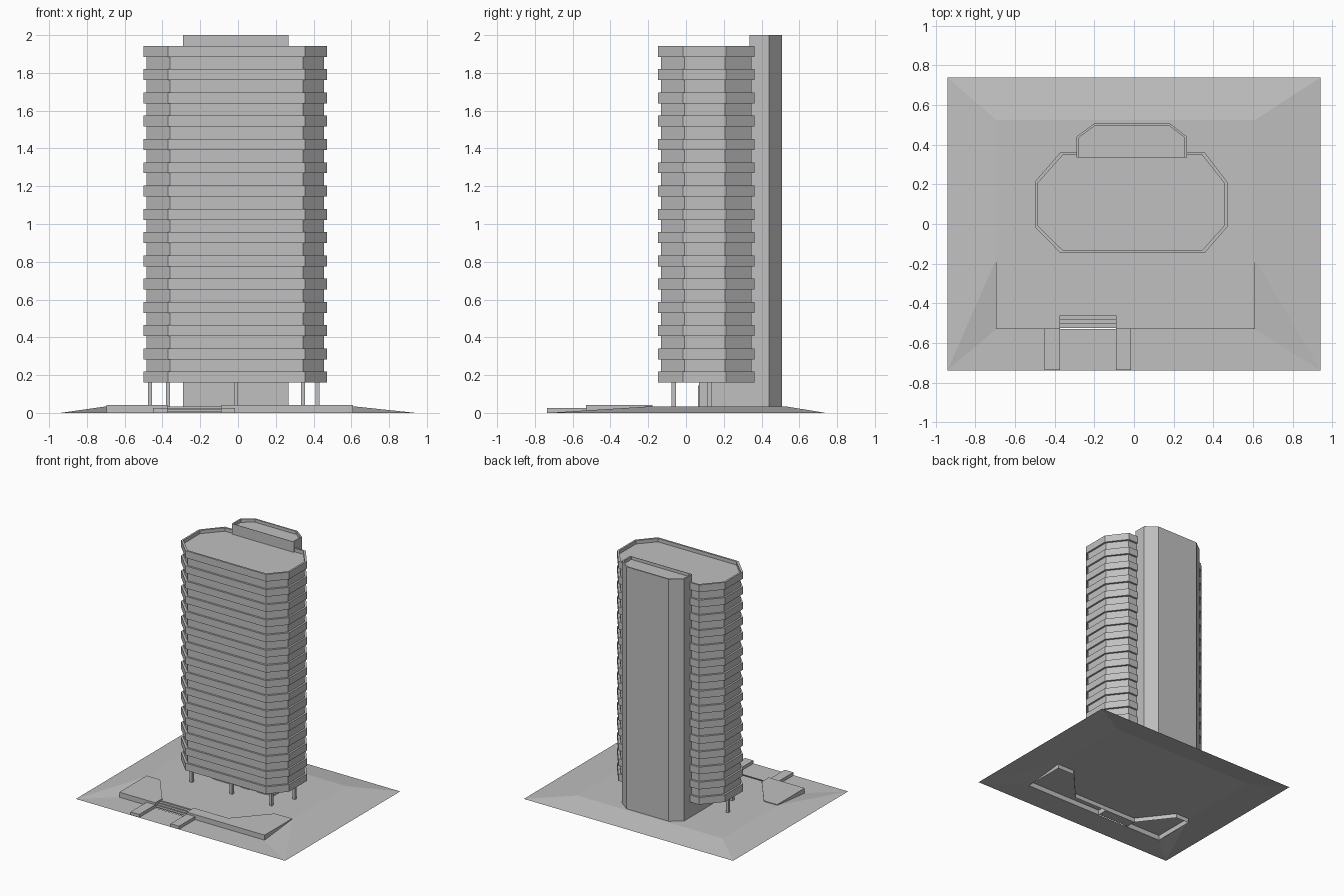
import bpy
import bmesh
from mathutils import Vector, geometry

cube = bpy.data.objects.get("Cube")
if cube:
    bpy.data.objects.remove(cube)

concrete = bpy.data.materials.new("concrete grey")
concrete.use_nodes = True
GREY = (0.53, 0.53, 0.53, 1)
concrete.diffuse_color = GREY
concrete.node_tree.nodes["Principled BSDF"].inputs["Base Color"].default_value = GREY


def finish(name, bm, fix_normals=True):
    if fix_normals:
        bmesh.ops.recalc_face_normals(bm, faces=bm.faces[:])
    mesh = bpy.data.meshes.new(name)
    bm.to_mesh(mesh)
    bm.free()
    mesh.materials.append(concrete)
    obj = bpy.data.objects.new(name, mesh)
    bpy.context.collection.objects.link(obj)
    return obj


def loft(name, rings, bottom=True):
    """Skin a stack of (outline, height) rings and cap the ends."""
    bm = bmesh.new()
    loops = [[bm.verts.new((x, y, z)) for x, y in pts] for pts, z in rings]
    for low, high in zip(loops, loops[1:]):
        for i in range(len(low)):
            j = (i + 1) % len(low)
            bm.faces.new((low[i], low[j], high[j], high[i]))
    if bottom:
        bm.faces.new(loops[0][::-1])
    bm.faces.new(loops[-1])
    return finish(name, bm, bottom)


def rect(x0, x1, y0, y1):
    return [(x0, y0), (x1, y0), (x1, y1), (x0, y1)]


def box(name, x0, x1, y0, y1, z0, z1):
    return loft(name, [(rect(x0, x1, y0, y1), z0), (rect(x0, x1, y0, y1), z1)])


PLAZA = 0.035

# Tower: projecting floor bands alternating with set-back window bands
outer = [(-0.37, -0.147), (0.355, -0.147), (0.47, -0.015), (0.47, 0.212),
         (0.355, 0.362), (-0.37, 0.362), (-0.5, 0.212), (-0.5, -0.015)]
cx, cy = -0.015, 0.1075
inner = [(cx + (x - cx) * 0.97, cy + (y - cy) * 0.94) for x, y in outer]
FLOORS, PITCH, BAND = 15, 0.1232, 0.058
rings = []
for floor in range(FLOORS):
    z = 0.16 + floor * PITCH
    if floor:
        rings.append((inner, z))
    rings += [(outer, z), (outer, z + BAND), (inner, z + BAND)]
rings.append((inner, 0.16 + FLOORS * PITCH - PITCH + 0.03))
loft("tower", rings)

# Service core at the back, with a low parapet
core = [(-0.29, 0.335), (0.267, 0.335), (0.267, 0.44), (0.18, 0.507),
        (-0.2, 0.507), (-0.29, 0.44)]
core_inner = [(-0.278, 0.338), (0.255, 0.338), (0.255, 0.435), (0.176, 0.496),
              (-0.196, 0.496), (-0.278, 0.435)]
loft("service_core", [(core, PLAZA), (core, 2.0), (core_inner, 2.0), (core_inner, 1.975)])

# Entrance lobby with door and window plates
box("lobby", -0.29, 0.267, 0.07, 0.335, PLAZA, 0.16)
for name, x0, x1, top in (("entrance_door", -0.265, -0.11, 0.145),
                          ("lobby_window_middle", -0.02, 0.05, 0.135),
                          ("lobby_window_left", 0.13, 0.2, 0.135)):
    box(name, x0, x1, 0.063, 0.07, PLAZA, top)

# Columns under the tower
for i, (x, y) in enumerate([(-0.37, -0.065), (-0.01, -0.065), (0.345, -0.065),
                            (-0.465, 0.125), (0.42, 0.125)]):
    r = 0.011
    box(f"column_{i + 1}", x - r, x + r, y - r, y + r, PLAZA, 0.165)

# Planters either side of the stairs, open underneath
planter_right = [(-0.695, -0.53), (-0.372, -0.53), (-0.372, -0.44),
                 (-0.575, -0.178), (-0.695, -0.178)]
planter_left = [(-0.09, -0.53), (0.61, -0.53), (0.61, -0.178), (0.455, -0.178),
                (0.22, -0.44), (-0.09, -0.44)]
for name, pts in (("planter_right", planter_right), ("planter_left", planter_left)):
    loft(name, [(pts, 0), (pts, 0.041)], bottom=False)

# Stairs
STEPS = 4
for i in range(STEPS):
    box(f"stair_{i + 1}", -0.372, -0.09, -0.525 + i * 0.021, -0.44,
        PLAZA * i / STEPS, PLAZA * (i + 1) / STEPS)

# Low walls flanking the front path
box("path_wall_right", -0.45, -0.372, -0.735, -0.53, 0, 0.025)
box("path_wall_left", -0.09, -0.015, -0.735, -0.53, 0, 0.025)

# Ground: raised plaza falling to the site edges, with holes under planters and stairs
stair_hole = rect(-0.372, -0.09, -0.53, -0.44)
plaza_back = [(0.61, 0.525), (-0.695, 0.525)]
site = rect(-0.94, 0.94, -0.738, 0.738)
holes = [planter_right, planter_left, stair_hole]
points, edges = [], []
for outline in holes + [site, [planter_left[2]] + plaza_back + [planter_right[-1]]]:
    start, n = len(points), len(outline)
    points += [Vector(p) for p in outline]
    edges += [(start + i, start + (i + 1) % n) for i in range(n)]


def inside(p, poly):
    hit = False
    for (x0, y0), (x1, y1) in zip(poly, poly[1:] + poly[:1]):
        if (y0 > p.y) != (y1 > p.y) and p.x < x0 + (p.y - y0) * (x1 - x0) / (y1 - y0):
            hit = not hit
    return hit


def ground_height(p):
    raised = -0.7 < p.x < 0.62 and -0.45 < p.y < 0.53
    return PLAZA if raised else 0


verts, _, tris = geometry.delaunay_2d_cdt(points, edges, [], 0, 1e-5)[:3]
bm = bmesh.new()
bv = [bm.verts.new((p.x, p.y, ground_height(p))) for p in verts]
for tri in tris:
    centre = sum((verts[i] for i in tri), Vector((0, 0))) / len(tri)
    if not any(inside(centre, hole) for hole in holes):
        bm.faces.new([bv[i] for i in tri])
bmesh.ops.delete(bm, geom=[v for v in bm.verts if not v.link_faces], context="VERTS")
for face in bm.faces:
    face.normal_update()
    if face.normal.z < 0:
        face.normal_flip()
finish("ground", bm, fix_normals=False)
